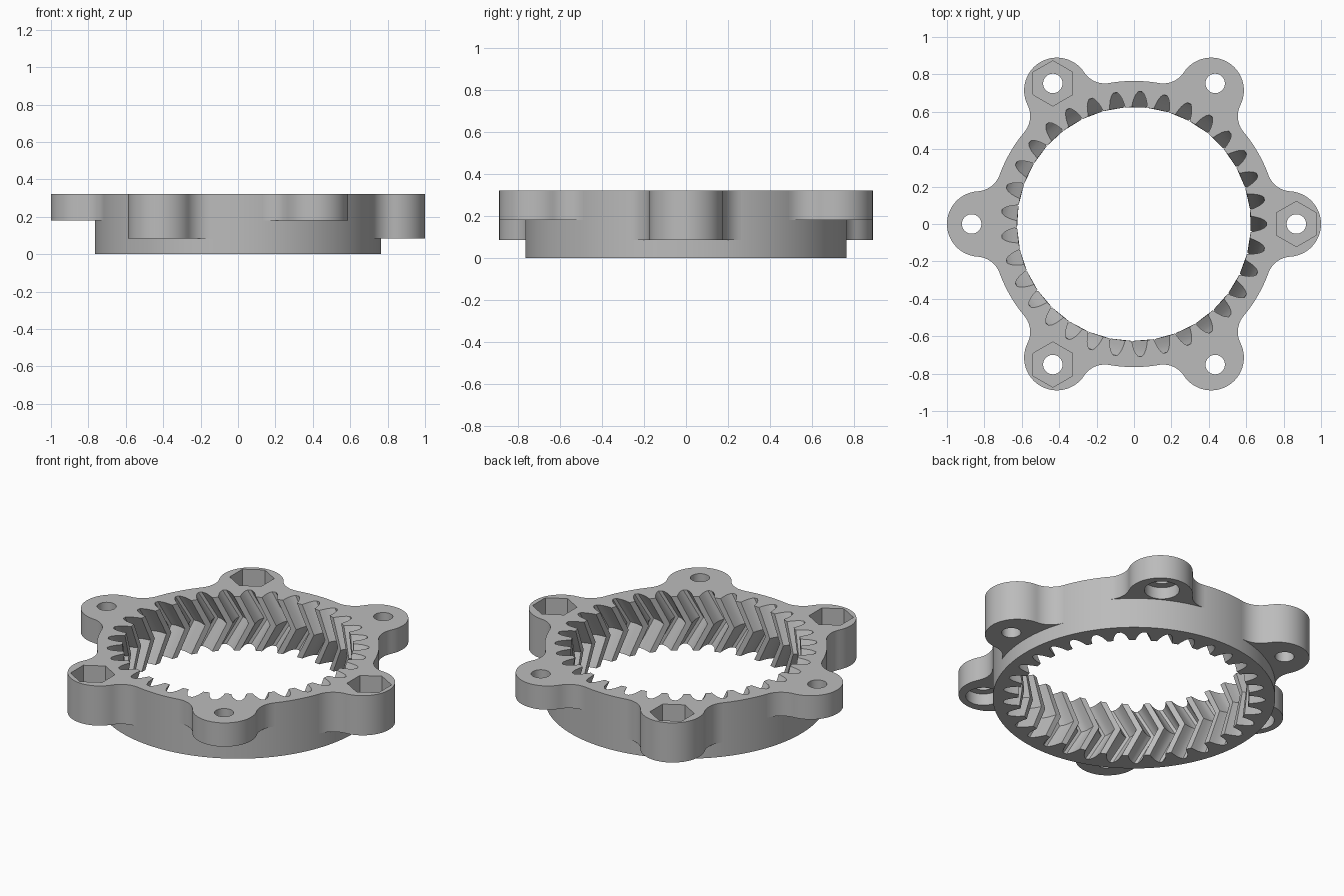
import bpy, bmesh
from math import sin, cos, pi, radians, acos, atan2, hypot

cube = bpy.data.objects.get("Cube")
if cube:
    bpy.data.objects.remove(cube, do_unlink=True)

TOP, MID = 0.322, 0.161          # full height, herringbone apex
RING_R = 0.765                   # outer radius of the gear ring
LUG_C, LUG_R, FILLET = 0.825, 0.175, 0.133
HOLE_C, TEETH, TWIST = 0.868, 33, radians(-7.3)

grey = bpy.data.materials.new("plain_grey")
grey.use_nodes = True
grey.diffuse_color = (0.5, 0.5, 0.5, 1)
grey.node_tree.nodes["Principled BSDF"].inputs["Base Color"].default_value = (0.5, 0.5, 0.5, 1)


def polar(r, a):
    return r * cos(a), r * sin(a)


def make_object(name, bm):
    bmesh.ops.recalc_face_normals(bm, faces=bm.faces)
    mesh = bpy.data.meshes.new(name)
    bm.to_mesh(mesh)
    bm.free()
    mesh.materials.append(grey)
    obj = bpy.data.objects.new(name, mesh)
    bpy.context.collection.objects.link(obj)
    return obj


def loop_at(bm, points, z):
    return [bm.verts.new((x, y, z)) for x, y in points]


def bridge(bm, a, b):
    for i in range(len(a)):
        j = (i + 1) % len(a)
        bm.faces.new((a[i], a[j], b[j], b[i]))


def prism(bm, points, z0, z1):
    low, high = loop_at(bm, points, z0), loop_at(bm, points, z1)
    bridge(bm, low, high)
    bm.faces.new(low)
    bm.faces.new(high)


def disc(a, r, sides, start=0.0):
    """Regular polygon centred on the bolt position at angle a."""
    cx, cy = polar(HOLE_C, a)
    return [(cx + r * cos(start + 2 * pi * i / sides), cy + r * sin(start + 2 * pi * i / sides))
            for i in range(sides)]


# Gear ring: toothed inner loops at three heights, plain round outside
half_groove = [(0.625, 3.9), (0.65, 3.35), (0.675, 2.65), (0.695, 1.8), (0.709, 0.8)]
groove = [(r, -a) for r, a in half_groove] + [(r, a) for r, a in reversed(half_groove)]
pitch = 2 * pi / TEETH


def tooth_loop(turn):
    return [polar(r, t * pitch + radians(a) + turn) for t in range(TEETH) for r, a in groove]


n = len(groove)
outer_pts = [polar(RING_R, (t + (k - (n - 1) / 2) / n) * pitch) for t in range(TEETH) for k in range(n)]
bm = bmesh.new()
inner = [loop_at(bm, tooth_loop(turn), z) for turn, z in ((0, 0), (TWIST, MID), (0, TOP))]
outer = [loop_at(bm, outer_pts, z) for z in (0, TOP)]
bridge(bm, inner[0], inner[1])
bridge(bm, inner[1], inner[2])
bridge(bm, outer[0], outer[1])
bridge(bm, inner[0], outer[0])
bridge(bm, inner[2], outer[1])
ring = make_object("ring_gear", bm)


# Lug outline: concave fillet, round end, mirrored fillet, hidden inner edge
def lug_outline(turn):
    d, s = RING_R + FILLET, LUG_R + FILLET
    theta = acos((LUG_C ** 2 + d ** 2 - s ** 2) / (2 * LUG_C * d))
    fx, fy = polar(d, theta)
    start = theta + pi
    end = atan2(-fy, LUG_C - fx) % (2 * pi)
    side = []
    for i in range(13):
        a = start + (end - start) * i / 12
        side.append((fx + FILLET * cos(a), fy + FILLET * sin(a)))
    tip = atan2(fy, fx - LUG_C)
    arc = [(LUG_C + LUG_R * cos(tip * (1 - i / 16)), LUG_R * sin(tip * (1 - i / 16)))
           for i in range(1, 32)]
    pts = [polar(0.74, theta)] + side + arc
    pts += [(x, -y) for x, y in reversed(side)] + [polar(0.74, -theta)]
    pts += [polar(0.74, theta * f) for f in (-0.5, 0, 0.5)]
    return [(x * cos(turn) - y * sin(turn), x * sin(turn) + y * cos(turn)) for x, y in pts]


# Alternate deep lugs (hex nut pocket on top) and shallow lugs (round recess below)
lugs, bores, recesses = bmesh.new(), bmesh.new(), bmesh.new()
for i in range(6):
    a = i * pi / 3
    deep = i % 2 == 0
    prism(lugs, lug_outline(a), 0.085 if deep else 0.18, TOP)
    prism(bores, disc(a, 0.052, 40), 0.03, 0.4)
    if deep:
        prism(recesses, disc(a, 0.121, 6, pi / 6), 0.18, 0.4)
    else:
        prism(recesses, disc(a, 0.095, 48), 0.1, 0.25)
helpers = [(make_object("lugs", lugs), 'UNION'),
           (make_object("bolt_bores", bores), 'DIFFERENCE'),
           (make_object("bolt_recesses", recesses), 'DIFFERENCE')]

# Merge into one solid part
for helper, operation in helpers:
    helper.hide_render = True
    mod = ring.modifiers.new(helper.name, 'BOOLEAN')
    mod.operation, mod.object, mod.solver = operation, helper, 'EXACT'
bpy.context.view_layer.update()
solid = bpy.data.meshes.new_from_object(ring.evaluated_get(bpy.context.evaluated_depsgraph_get()))
ring.modifiers.clear()
ring.data = solid
for helper, _ in helpers:
    bpy.data.objects.remove(helper, do_unlink=True)

# Smooth curved walls, keep crisp edges
bpy.ops.object.select_all(action='DESELECT')
ring.select_set(True)
bpy.context.view_layer.objects.active = ring
bpy.ops.object.shade_smooth_by_angle(angle=radians(25))
